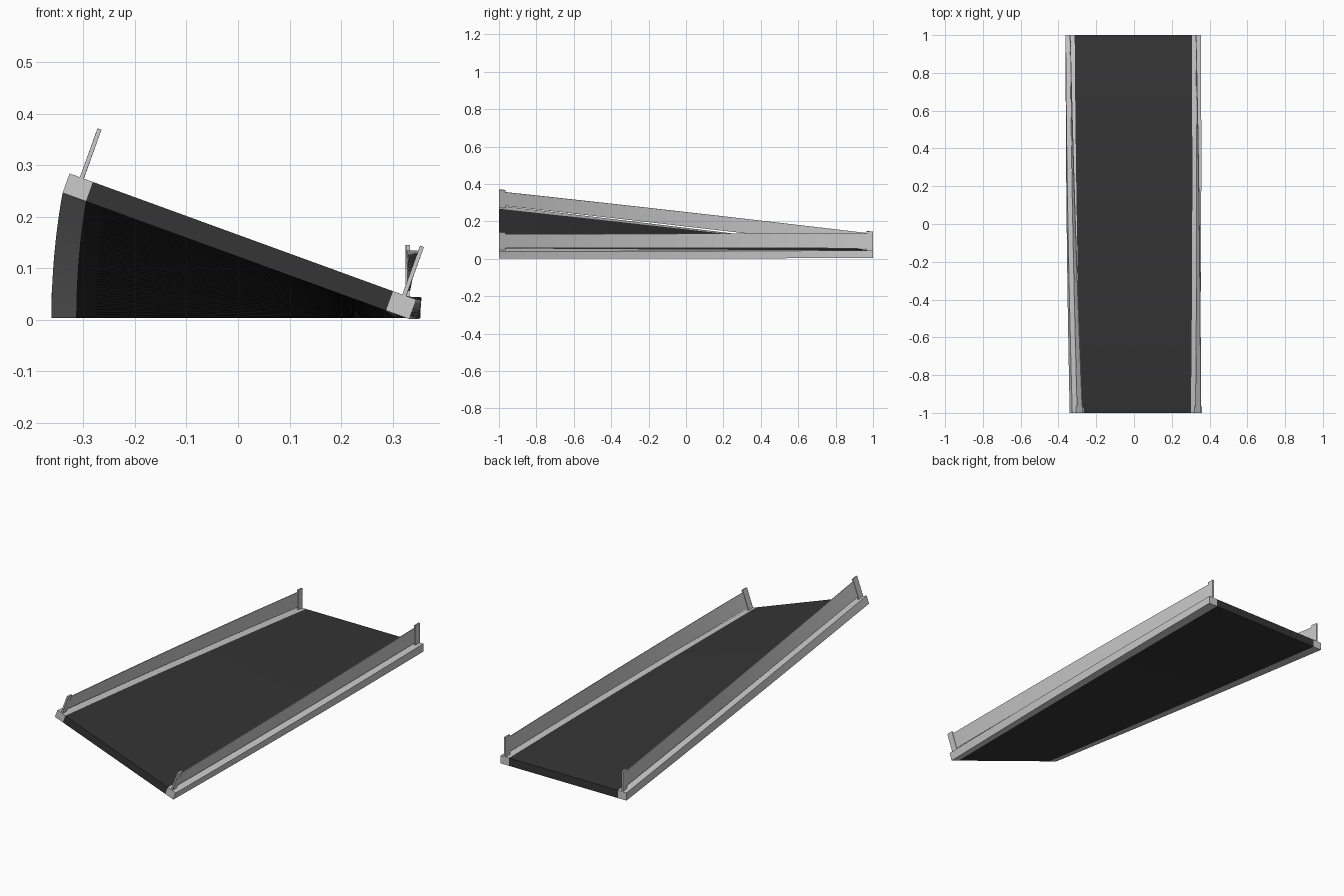
import bpy, math

if "Cube" in bpy.data.objects:
    bpy.data.objects.remove(bpy.data.objects["Cube"])

BANK = math.radians(20)   # bank angle at the front end
RISE = 0.12               # centre height gained at the front end
SEGS = 40


def place(u, h, y):
    """Map a cross-section point (across, height) into the twisted road."""
    t = (1 - y) / 2
    a = BANK * t
    return (-0.004 + u * math.cos(a) + h * math.sin(a), y,
            0.004 + RISE * t - u * math.sin(a) + h * math.cos(a))


def sweep(name, u0, u1, h0, h1, y0=-1.0, y1=1.0, segs=SEGS, mat=None):
    """Sweep a rectangular section along the twisting track."""
    section = [(u0, h0), (u1, h0), (u1, h1), (u0, h1)]
    verts, faces = [], []
    for i in range(segs + 1):
        y = y0 + (y1 - y0) * i / segs
        verts += [place(u, h, y) for u, h in section]
    for i in range(segs):
        for k in range(4):
            a, b = i * 4 + k, i * 4 + (k + 1) % 4
            faces.append((a, a + 4, b + 4, b)[::-1])
    faces += [(0, 1, 2, 3), tuple(segs * 4 + k for k in (3, 2, 1, 0))]
    mesh = bpy.data.meshes.new(name)
    mesh.from_pydata(verts, [], faces)
    mesh.update()
    obj = bpy.data.objects.new(name, mesh)
    bpy.context.collection.objects.link(obj)
    if mat:
        mesh.materials.append(mat)
    return obj


asphalt = bpy.data.materials.new("asphalt")
asphalt.diffuse_color = (0.035, 0.035, 0.035, 1)
asphalt.use_nodes = True
asphalt.node_tree.nodes["Principled BSDF"].inputs["Base Color"].default_value = asphalt.diffuse_color

# Road surface
sweep("road", -0.31, 0.31, 0, 0.04, mat=asphalt)

# Kerbs, barrier panels and end posts on both sides
for side, s in (("left", -1), ("right", 1)):
    def strip(name, a, b, *rest, **kw):
        lo, hi = sorted((s * a, s * b))
        sweep(f"{side}_{name}", lo, hi, *rest, **kw)

    strip("kerb", 0.31, 0.358, 0, 0.04)
    strip("barrier", 0.3315, 0.3345, 0.052, 0.13)
    strip("front_post", 0.329, 0.337, 0.04, 0.141, y0=-1.0, y1=-0.965, segs=1)
    strip("back_post", 0.329, 0.337, 0.04, 0.141, y0=0.965, y1=1.0, segs=1)
